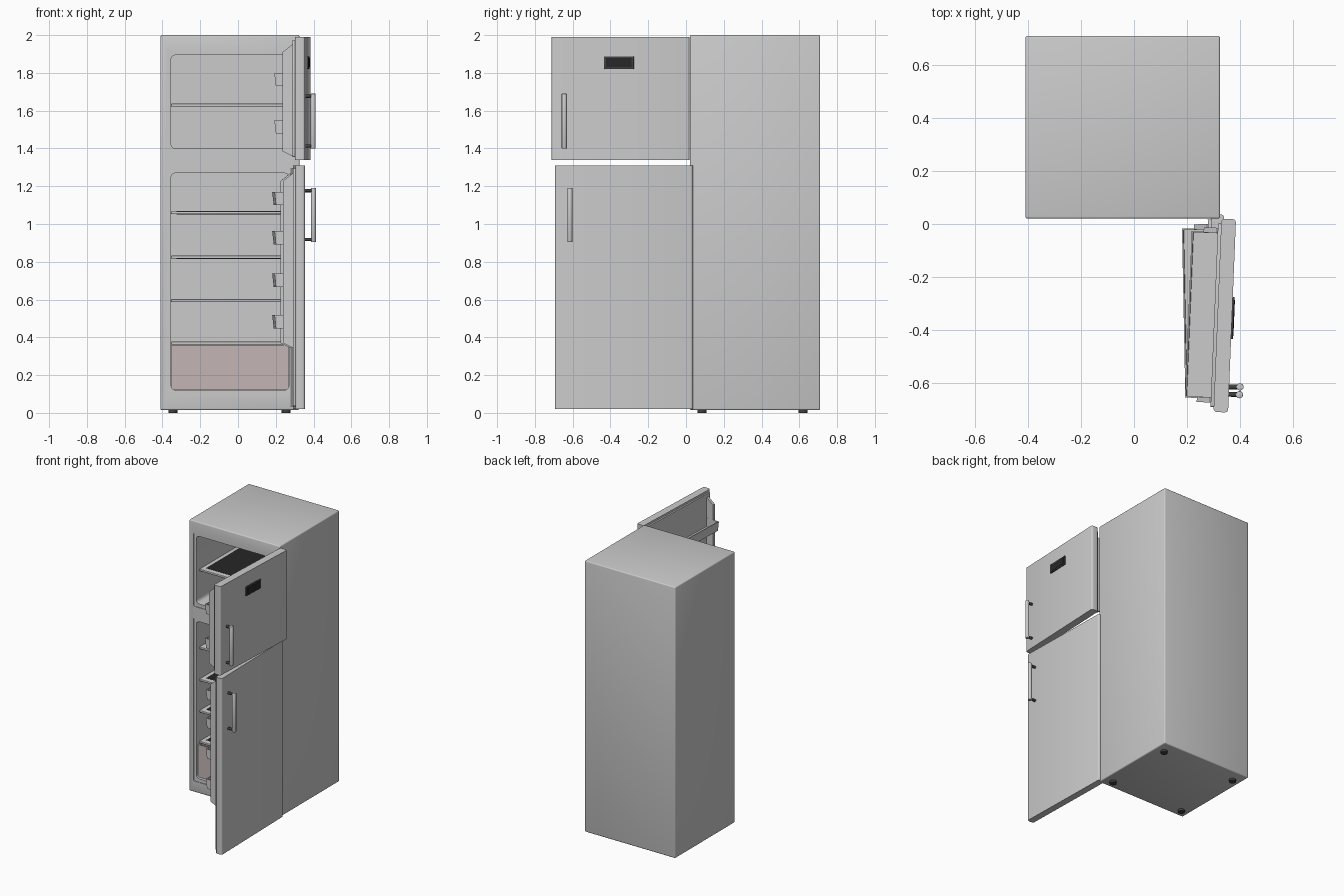
import bpy, bmesh, math
from mathutils import Matrix, Vector

if "Cube" in bpy.data.objects:
    bpy.data.objects.remove(bpy.data.objects["Cube"])


def finish(name, bm, mat=None, frame=None):
    bmesh.ops.recalc_face_normals(bm, faces=bm.faces)
    me = bpy.data.meshes.new(name)
    bm.to_mesh(me)
    bm.free()
    ob = bpy.data.objects.new(name, me)
    bpy.context.collection.objects.link(ob)
    if mat:
        me.materials.append(mat)
    if frame:
        ob.matrix_world = frame
    return ob


def box_bm(lo, hi, bevel=0, axis=None, seg=3):
    """Box between two corners; bevel all edges or only those along one axis."""
    bm = bmesh.new()
    lo, hi = Vector(lo), Vector(hi)
    m = Matrix.Translation((lo + hi) / 2) @ Matrix.Diagonal((*(hi - lo), 1))
    bmesh.ops.create_cube(bm, size=1, matrix=m)
    if bevel:
        edges = [e for e in bm.edges if axis is None or
                 abs((e.verts[0].co - e.verts[1].co).normalized()[axis]) > 0.9]
        bmesh.ops.bevel(bm, geom=edges, offset=bevel, segments=seg, profile=0.5, affect='EDGES')
    return bm


def box(name, lo, hi, bevel=0, axis=None, mat=None, frame=None, seg=3):
    return finish(name, box_bm(lo, hi, bevel, axis, seg), mat, frame)


def tray(name, lo, hi, wall, taper=0, mat=None, frame=None):
    """Open-topped container whose low-y front leans outward by taper."""
    bm = box_bm(lo, hi)
    for v in bm.verts:
        if v.co.z < hi[2] - 1e-4 and v.co.y < lo[1] + 1e-4:
            v.co.y += taper
    bm.normal_update()
    top = max(bm.faces, key=lambda f: f.calc_center_median().z)
    bmesh.ops.inset_region(bm, faces=[top], thickness=wall)
    floor = bmesh.ops.extrude_discrete_faces(bm, faces=[top])['faces'][0]
    bmesh.ops.translate(bm, verts=floor.verts, vec=(0, 0, -(hi[2] - lo[2] - wall)))
    return finish(name, bm, mat, frame)


def cylinder(name, centre, radius, depth, mat=None, frame=None, rot=None, bevel=0):
    bm = bmesh.new()
    m = Matrix.Translation(centre) @ (rot or Matrix())
    bmesh.ops.create_cone(bm, cap_ends=True, segments=24, radius1=radius, radius2=radius,
                          depth=depth, matrix=m)
    if bevel:
        rim = [e for e in bm.edges if any(len(f.verts) > 4 for f in e.link_faces)]
        bmesh.ops.bevel(bm, geom=rim, offset=bevel, segments=2, profile=0.5, affect='EDGES')
    return finish(name, bm, mat, frame)


def rib(name, u0, u1, profile, frame):
    """Extrude a (v, z) profile along the door width."""
    bm = bmesh.new()
    f = bm.faces.new([bm.verts.new((u0, v, z)) for v, z in profile])
    ext = bmesh.ops.extrude_face_region(bm, geom=[f])['geom']
    bmesh.ops.translate(bm, vec=(u1 - u0, 0, 0),
                        verts=[g for g in ext if isinstance(g, bmesh.types.BMVert)])
    return finish(name, bm, None, frame)


def material(name, rgb):
    m = bpy.data.materials.new(name)
    m.diffuse_color = (*rgb, 1)
    m.use_nodes = True
    m.node_tree.nodes["Principled BSDF"].inputs["Base Color"].default_value = m.diffuse_color
    return m


dark = material("dark_plastic", (0.05, 0.05, 0.05))
glass = material("dark_glass", (0.02, 0.02, 0.02))
rose = material("drawer_tint", (0.55, 0.47, 0.46))

# Cabinet with two compartments and shallow seal recesses cut in the front
cabinet = box("cabinet", (-0.41, 0.02, 0.015), (0.325, 0.71, 2.0), 0.008)
for i, (z0, z1) in enumerate([(0.12, 1.27), (1.40, 1.895)]):
    cuts = [box(f"compartment_cutter_{i}", (-0.355, -0.1, z0), (0.27, 0.64, z1), 0.025, 1),
            box(f"recess_cutter_{i}", (-0.375, -0.1, z0 - 0.025), (0.29, 0.024, z1 + 0.018), 0.012, 1)]
    for c in cuts:
        mod = cabinet.modifiers.new("cut", 'BOOLEAN')
        mod.operation, mod.solver, mod.object = 'DIFFERENCE', 'EXACT', c
        bpy.context.view_layer.objects.active = cabinet
        bpy.ops.object.modifier_apply(modifier=mod.name)
        bpy.data.objects.remove(c)

# Feet
for x in (-0.345, 0.255):
    for y in (0.085, 0.62):
        cylinder("foot", (x, y, 0.01), 0.024, 0.02, dark)

# Shelves: frame with a glass sheet
for z in (0.37, 0.595, 0.825, 1.06, 1.63):
    box("shelf_frame", (-0.354, 0.06, z - 0.008), (0.269, 0.62, z + 0.007), 0.003)
    box("shelf_glass", (-0.325, 0.095, z - 0.009), (0.24, 0.59, z + 0.008), mat=glass)

# Bottom drawer with grip
tray("drawer", (-0.352, 0.04, 0.123), (0.267, 0.6, 0.36), 0.012, mat=rose)
box("drawer_grip", (-0.10, 0.035, 0.285), (0.015, 0.045, 0.325), 0.01, 1, rose)

# Doors in local axes: x from hinge to free edge, y outward, z up
upper = dict(name="upper", origin=(0.33, 0.02, 0), turn=-0.041, thick=0.055, z=(1.34, 1.99),
             rib=(1.36, 1.95), bins=(1.48, 1.73), handle=(1.40, 1.69), hu=0.661, stand=0.095)
lower = dict(name="lower", origin=(0.29, 0.035, 0), turn=0.02, thick=0.05, z=(0.02, 1.31),
             rib=(0.345, 1.268), bins=(0.447, 0.667, 0.892, 1.10), handle=(0.905, 1.19),
             hu=0.652, stand=0.097)
for d in (upper, lower):
    n, t = d["name"], d["thick"]
    fr = Matrix.Translation(d["origin"]) @ Matrix.Rotation(d["turn"] - math.pi / 2, 4, 'Z')
    z0, z1 = d["z"]
    box(n + "_door", (0, 0, z0), (0.73, t, z1), 0.012, 2, frame=fr)
    # Inner liner plate
    box(n + "_door_liner", (0.018, -0.012, z0 + 0.015), (0.712, 0.005, z1 - 0.015), 0.008, 1, frame=fr)
    # Side ribs carrying the bins
    r0, r1 = d["rib"]
    prof = [(0, r0), (-0.015, r0), (-0.065, r0 + 0.025), (-0.065, r1 - 0.04), (-0.015, r1), (0, r1)]
    for u in (0.035, 0.675):
        rib(n + "_door_rib", u, u + 0.02, prof, fr)
    # Door bins
    for z in d["bins"]:
        tray(n + "_door_bin", (0.05, -0.11, z), (0.68, -0.005, z + 0.07), 0.008, 0.008, frame=fr)
    # Handle bar on two dark posts
    h0, h1 = d["handle"]
    s = d["stand"]
    cylinder(n + "_handle", (d["hu"], s, (h0 + h1) / 2), 0.0135, h1 - h0, frame=fr, bevel=0.002)
    for z in (h0 + 0.013, h1 - 0.013):
        cylinder(n + "_handle_post", (d["hu"], (t + s) / 2, z), 0.009, s - t + 0.004, dark, fr,
                 Matrix.Rotation(math.pi / 2, 4, 'X'))
    # Control panel on the upper door
    if d is upper:
        box("control_panel", (0.293, t - 0.01, 1.82), (0.453, t + 0.007, 1.888), 0.004, mat=dark, frame=fr)
        box("control_screen", (0.305, t, 1.83), (0.441, t + 0.0085, 1.878), mat=glass, frame=fr)

# Smooth rounded edges, keep sharp corners
bpy.ops.object.select_all(action='SELECT')
bpy.context.view_layer.objects.active = cabinet
bpy.ops.object.shade_smooth_by_angle(angle=math.radians(35))
